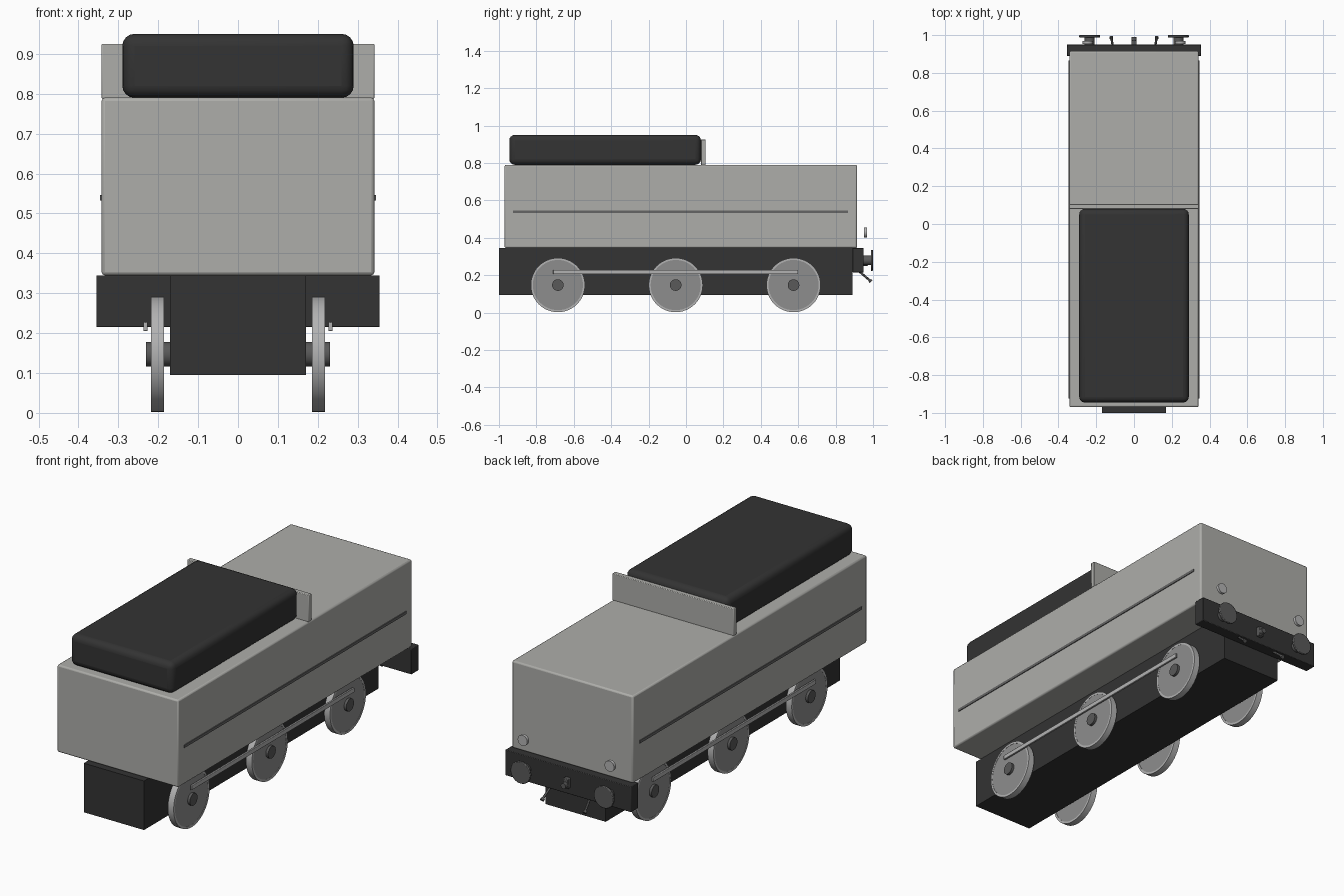
import bpy
import bmesh
from math import pi
from mathutils import Matrix, Vector

if "Cube" in bpy.data.objects:
    bpy.data.objects.remove(bpy.data.objects["Cube"])


def material(name, r, g, b):
    m = bpy.data.materials.new(name)
    m.use_nodes = True
    m.diffuse_color = (r, g, b, 1)
    m.node_tree.nodes["Principled BSDF"].inputs["Base Color"].default_value = (r, g, b, 1)
    return m


BODY = material("warm light grey", 0.42, 0.42, 0.40)
BLACK = material("soft black", 0.033, 0.033, 0.033)
STRIPE = material("stripe grey", 0.13, 0.13, 0.13)
WHEEL = material("wheel grey", 0.27, 0.27, 0.27)
STEEL = material("bright steel", 0.45, 0.45, 0.45)
IRON = material("dark iron", 0.10, 0.10, 0.10)


def finish(name, bm, mat, bevel=0, segments=2):
    mesh = bpy.data.meshes.new(name)
    bm.to_mesh(mesh)
    bm.free()
    mesh.materials.append(mat)
    ob = bpy.data.objects.new(name, mesh)
    bpy.context.collection.objects.link(ob)
    if bevel:
        mod = ob.modifiers.new("Bevel", "BEVEL")
        mod.width, mod.segments = bevel, segments
    bpy.ops.object.select_all(action="DESELECT")
    ob.select_set(True)
    bpy.context.view_layer.objects.active = ob
    bpy.ops.object.shade_smooth_by_angle(angle=pi / 6)
    return ob


def box(name, mat, x, y, z, bevel=0, segments=2):
    """Box from the (low, high) range on each axis."""
    bm = bmesh.new()
    bmesh.ops.create_cube(bm, size=1)
    for v in bm.verts:
        v.co = [r[0] if c < 0 else r[1] for c, r in zip(v.co, (x, y, z))]
    return finish(name, bm, mat, bevel, segments)


def rod(name, mat, start, end, radius, sides=32, bevel=0):
    """Cylinder between two points."""
    a, b = Vector(start), Vector(end)
    turn = (b - a).to_track_quat("Z", "Y").to_matrix().to_4x4()
    bm = bmesh.new()
    bmesh.ops.create_cone(bm, cap_ends=True, segments=sides, radius1=radius, radius2=radius,
                          depth=(b - a).length, matrix=Matrix.Translation((a + b) / 2) @ turn)
    return finish(name, bm, mat, bevel)


def ring(name, mat, x, y, z, inner, outer, sides=48):
    """Flat-sided tyre around the x axis."""
    bm = bmesh.new()
    profile = [(x[0], inner), (x[1], inner), (x[1], outer), (x[0], outer)]
    verts = [bm.verts.new((px, y, z + r)) for px, r in profile]
    edges = [bm.edges.new((verts[i], verts[(i + 1) % 4])) for i in range(4)]
    bmesh.ops.spin(bm, geom=verts + edges, cent=(0, y, z), axis=(1, 0, 0),
                   angle=2 * pi, steps=sides, use_merge=True)
    bmesh.ops.recalc_face_normals(bm, faces=bm.faces)
    return finish(name, bm, mat)


# Tank, load and frame
box("tank_body", BODY, (-0.342, 0.342), (-0.97, 0.915), (0.345, 0.79), 0.008)
box("coal_load", BLACK, (-0.29, 0.29), (-0.945, 0.08), (0.79, 0.95), 0.03, 4)
box("coal_bulkhead", BODY, (-0.342, 0.342), (0.08, 0.105), (0.788, 0.925), 0.003)
box("chassis", BLACK, (-0.17, 0.17), (-1.0, 0.89), (0.095, 0.345))
box("buffer_beam", BLACK, (-0.355, 0.355), (0.89, 0.95), (0.215, 0.345), 0.003)

for side, s in (("left", 1), ("right", -1)):
    # Side stripe
    box(side + "_stripe", STRIPE, sorted((s * 0.338, s * 0.346)), (-0.925, 0.865), (0.532, 0.546))

    # Wheels and coupling rod
    for n, y in enumerate((-0.685, -0.055, 0.575)):
        tag = f"{side}_{n + 1}"
        rod("wheel_" + tag, WHEEL, (s * 0.187, y, 0.147), (s * 0.217, y, 0.147), 0.139, 48)
        ring("tyre_" + tag, STEEL, sorted((s * 0.185, s * 0.218)), y, 0.147, 0.134, 0.145)
        rod("hub_" + tag, IRON, (s * 0.16, y, 0.147), (s * 0.23, y, 0.147), 0.031, 24)
        rod("axle_" + tag, IRON, (0, y, 0.147), (s * 0.19, y, 0.147), 0.02, 16)
    box(side + "_coupling_rod", STEEL, sorted((s * 0.227, s * 0.237)), (-0.71, 0.6), (0.205, 0.228), 0.002)

    # Buffers
    x = s * 0.235
    rod(side + "_buffer_stem", IRON, (x, 0.94, 0.279), (x, 0.99, 0.279), 0.026)
    rod(side + "_buffer_head", IRON, (x, 0.988, 0.279), (x, 1.0, 0.279), 0.056, 32, 0.003)

    # Rear lamps
    rod(side + "_lamp", STEEL, (s * 0.245, 0.953, 0.428), (s * 0.245, 0.968, 0.428), 0.027, 24)

    # Brake hoses
    rod(side + "_hose", IRON, (s * 0.11, 0.93, 0.217), (s * 0.12, 0.985, 0.17), 0.006, 12)
    rod(side + "_hose_end", IRON, (s * 0.12, 0.982, 0.172), (s * 0.12, 0.99, 0.165), 0.01, 12)

# Draw hook
box("hook_base", IRON, (-0.014, 0.014), (0.945, 0.972), (0.25, 0.3), 0.003)
rod("draw_hook", IRON, (0, 0.965, 0.27), (0, 0.99, 0.27), 0.014, 16)
